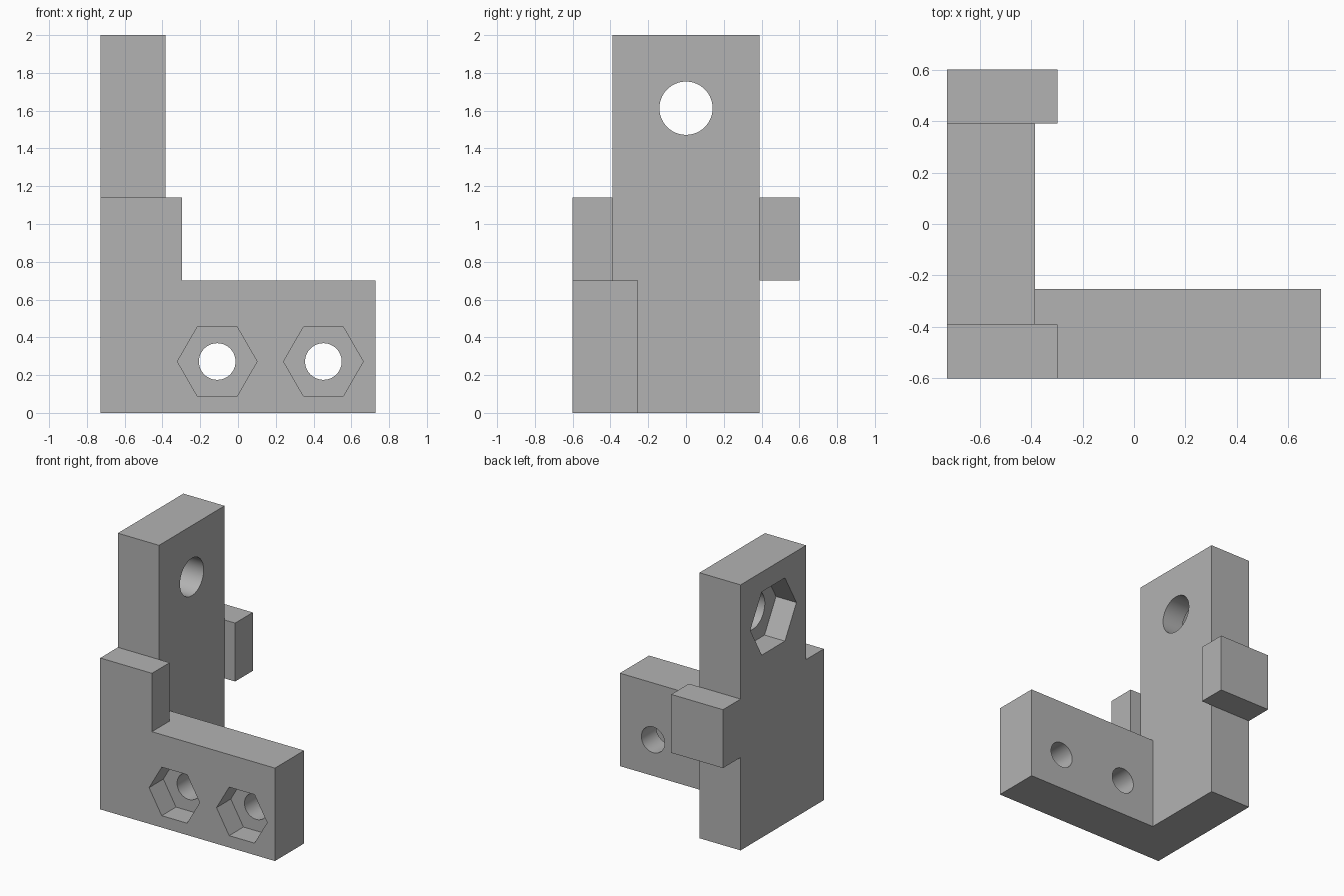
import bpy
import math
from mathutils import Vector

default_cube = bpy.data.objects.get("Cube")
if default_cube:
    bpy.data.objects.remove(default_cube, do_unlink=True)

grey = bpy.data.materials.new("plain_grey")
grey.use_nodes = True
GREY = (0.45, 0.45, 0.45, 1)
grey.diffuse_color = GREY
grey.node_tree.nodes["Principled BSDF"].inputs["Base Color"].default_value = GREY


def block(name, low, high):
    """Box between two opposite corners."""
    low, high = Vector(low), Vector(high)
    bpy.ops.mesh.primitive_cube_add(size=1, location=(low + high) / 2)
    ob = bpy.context.object
    ob.name = name
    ob.scale = high - low
    bpy.ops.object.transform_apply(location=True, rotation=True, scale=True)
    ob.data.materials.append(grey)
    return ob


def prism(name, sides, radius, start, end, turn=0):
    """Prism or cylinder from start to end; turn spins it about its own axis."""
    start, end = Vector(start), Vector(end)
    axis = end - start
    bpy.ops.mesh.primitive_cylinder_add(vertices=sides, radius=radius, depth=axis.length)
    ob = bpy.context.object
    ob.name = name
    spin = Vector((0, 0, 1)).rotation_difference(axis).to_matrix().to_4x4()
    ob.data.transform(spin)
    ob.location = (start + end) / 2
    ob.hide_render = True
    ob.data.materials.append(grey)
    return ob


def combine(body, other, operation):
    """Apply a boolean to the body and discard the other object."""
    mod = body.modifiers.new(operation.lower(), "BOOLEAN")
    mod.operation = operation
    mod.solver = "EXACT"
    mod.object = other
    bpy.ops.object.select_all(action="DESELECT")
    body.select_set(True)
    bpy.context.view_layer.objects.active = body
    bpy.ops.object.modifier_apply(modifier=mod.name)
    bpy.data.objects.remove(other, do_unlink=True)


LEFT, RIGHT = -0.728, 0.728
FRONT, BACK = -0.6, 0.6
POST_X, TAB_X = -0.385, -0.297
POST_Y, ARM_Y = 0.39, -0.253
ARM_Z, TAB_Z = 0.70, 1.14

# Upright post with the front arm and the two side tabs
bracket = block("bracket", (LEFT, -POST_Y, 0), (POST_X, POST_Y, 2))
parts = [
    block("front_arm", (LEFT, FRONT, 0), (RIGHT, ARM_Y, ARM_Z)),
    block("front_tab", (LEFT, FRONT, 0.5), (TAB_X, -POST_Y, TAB_Z)),
    block("back_tab", (LEFT, POST_Y, ARM_Z), (TAB_X, BACK, TAB_Z)),
]
for part in parts:
    combine(bracket, part, "UNION")

# Bolt holes with hexagonal nut pockets in the front arm
cutters = []
for x in (-0.11, 0.452):
    z = 0.272
    cutters.append(prism("arm_hole", 48, 0.097, (x, -0.8, z), (x, 0, z)))
    pocket = prism("arm_pocket", 6, 0.211, (x, -0.8, z), (x, FRONT + 0.17, z))
    pocket.rotation_euler.y = math.radians(30)
    cutters.append(pocket)

# Large hole with a hexagonal pocket on the outer side of the post
z = 1.613
cutters.append(prism("post_hole", 64, 0.141, (-1, 0, z), (0, 0, z)))
cutters.append(prism("post_pocket", 6, 0.275, (-1, 0, z), (LEFT + 0.17, 0, z)))

# Turn every pocket so that two corners point sideways
for cutter in cutters:
    if "pocket" in cutter.name:
        cutter.rotation_euler = (0, 0, 0)
        mesh = cutter.data
        highest = max(v.co.z for v in mesh.vertices)
        widest = max(v.co.length for v in mesh.vertices)
        half = max(abs(v.co.y if "arm" in cutter.name else v.co.x) for v in mesh.vertices)
        if highest > 0.95 * math.sqrt(widest ** 2 - half ** 2):
            if "arm" in cutter.name:
                cutter.rotation_euler.y = math.radians(30)
            else:
                cutter.rotation_euler.x = math.radians(30)
bpy.context.view_layer.update()
for cutter in cutters:
    combine(bracket, cutter, "DIFFERENCE")

# Merge coplanar faces and smooth only the round holes
bpy.ops.object.mode_set(mode="EDIT")
bpy.ops.mesh.select_all(action="SELECT")
bpy.ops.mesh.remove_doubles(threshold=0.0001)
bpy.ops.mesh.dissolve_limited(angle_limit=math.radians(1))
bpy.ops.object.mode_set(mode="OBJECT")
bpy.ops.object.shade_smooth_by_angle(angle=math.radians(30))
